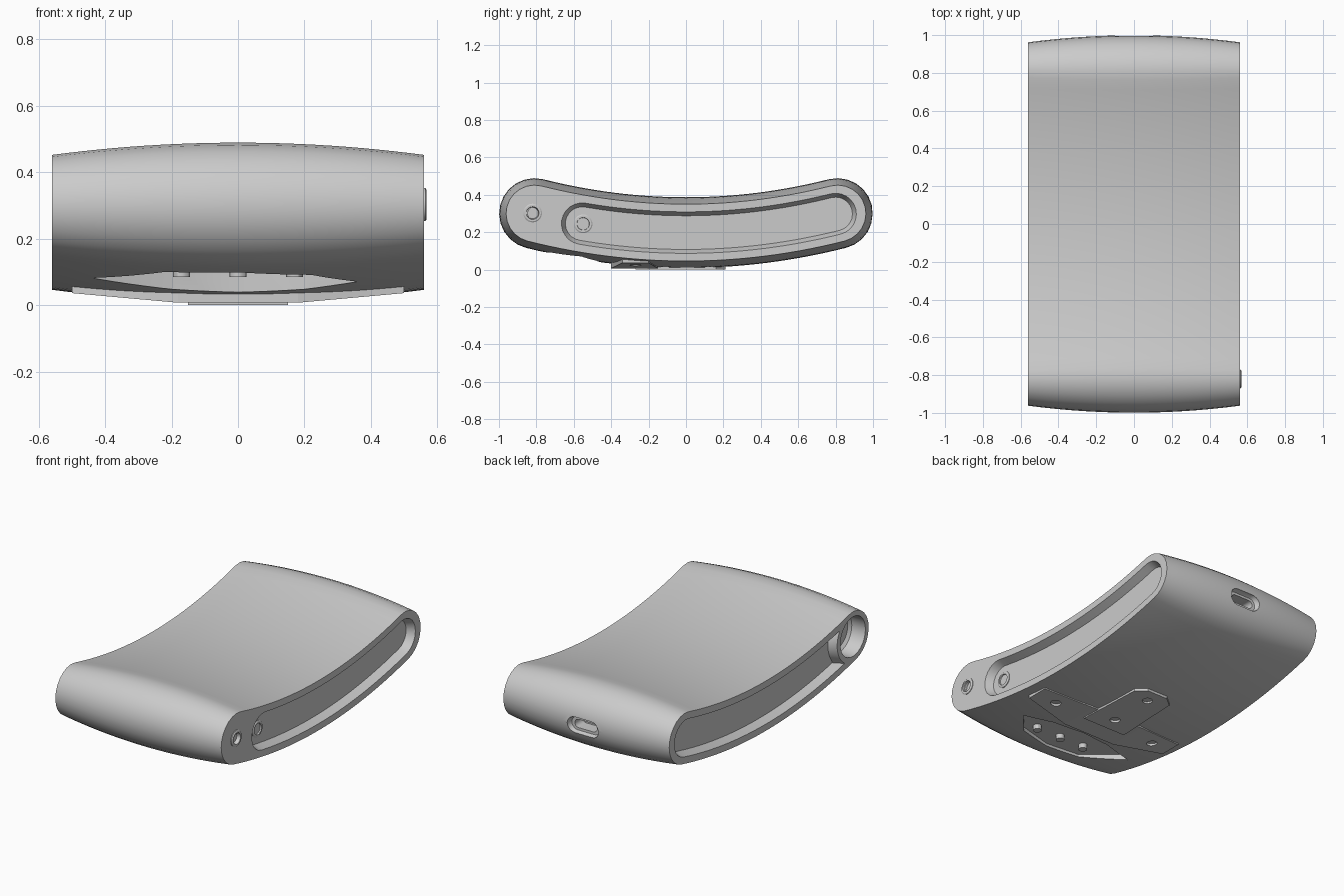
import bpy, bmesh, math
from mathutils import Vector

if "Cube" in bpy.data.objects:
    bpy.data.objects.remove(bpy.data.objects["Cube"])

HALF = 0.56          # half width of the body
END = 0.81           # where the rounded ends are centred


def spine(y):
    """Sagging centre line of the cross-section: point and unit normal."""
    n = Vector((-0.2 * y / END ** 2, 1)).normalized()
    return Vector((y, 0.198 + 0.102 * (y / END) ** 2)), n


def outline(r, y0=-END, y1=END, n=28, caps=12, hollow=None):
    """Closed banana outline; 'hollow' replaces the y0 cap with a concave arc."""
    c0 = spine(-END)[0]
    if hollow:
        y0 = -END + math.sqrt(hollow ** 2 - r ** 2)
    samples = [spine(y0 + (y1 - y0) * i / n) for i in range(n + 1)]
    pts = [p + nn * r for p, nn in samples]
    p, nn = samples[-1]
    a = math.atan2(nn.y, nn.x)
    pts += [p + r * Vector((math.cos(a - math.pi * i / caps), math.sin(a - math.pi * i / caps)))
            for i in range(1, caps)]
    pts += [p - nn * r for p, nn in reversed(samples)]
    if hollow:
        d0, d1 = pts[-1] - c0, pts[0] - c0
        a0, a1 = math.atan2(d0.y, d0.x), math.atan2(d1.y, d1.x)
        for i in range(1, caps):
            a = a0 + (a1 - a0) * i / caps
            pts.append(c0 + hollow * Vector((math.cos(a), math.sin(a))))
    else:
        p, nn = samples[0]
        a = math.atan2(-nn.y, -nn.x)
        pts += [p + r * Vector((math.cos(a - math.pi * i / caps), math.sin(a - math.pi * i / caps)))
                for i in range(1, caps)]
    return pts


def loft(name, rings):
    """Skin a list of equal-length 3D rings and cap both ends."""
    bm = bmesh.new()
    vs = [[bm.verts.new(p) for p in ring] for ring in rings]
    m = len(rings[0])
    for a, b in zip(vs, vs[1:]):
        for i in range(m):
            j = (i + 1) % m
            bm.faces.new((a[i], a[j], b[j], b[i]))
    bm.faces.new(vs[0])
    bm.faces.new(vs[-1])
    bmesh.ops.recalc_face_normals(bm, faces=bm.faces)
    me = bpy.data.meshes.new(name)
    bm.to_mesh(me)
    bm.free()
    ob = bpy.data.objects.new(name, me)
    bpy.context.collection.objects.link(ob)
    return ob


def at_x(x, pts):
    return [(x, p[0], p[1]) for p in pts]


def at_z(z, pts):
    return [(p[0], p[1], z) for p in pts]


def circle(c, r, n=28):
    return [(c[0] + r * math.cos(2 * math.pi * i / n), c[1] + r * math.sin(2 * math.pi * i / n))
            for i in range(n)]


def slot(half, r, y, cz=0.285, n=10):
    """Horizontal stadium in the x-z plane at depth y."""
    pts = []
    for s in (1, -1):
        for i in range(n + 1):
            a = math.pi * i / n - math.pi / 2
            pts.append((s * (half - r + r * math.cos(a)), y, cz + s * r * math.sin(a)))
    return pts


def cut(target, cutters):
    for c in cutters:
        c.hide_render = True
        mod = target.modifiers.new("cut", 'BOOLEAN')
        mod.operation, mod.solver, mod.object = 'DIFFERENCE', 'EXACT', c
    bpy.context.view_layer.update()
    dg = bpy.context.evaluated_depsgraph_get()
    me = bpy.data.meshes.new_from_object(target.evaluated_get(dg))
    target.modifiers.clear()
    target.data = me
    for c in cutters:
        bpy.data.objects.remove(c)


def smooth(ob):
    bpy.ops.object.select_all(action='DESELECT')
    ob.select_set(True)
    bpy.context.view_layer.objects.active = ob
    bpy.ops.object.shade_smooth_by_angle(angle=math.radians(30))


# Curved barrel body
N = 24
body = loft("body", [at_x(x, outline(0.152 + 0.037 * (1 - (x / HALF) ** 2)))
                     for x in [HALF * (2 * i / N - 1) for i in range(N + 1)]])
front_c = spine(-END)[0]

# Side recesses, round dial hole, charging port, underside pocket
levels = [(0.60, 0.113), (0.56, 0.111), (0.512, 0.09)]
right_recess = loft("right_recess", [at_x(x, outline(r, -0.555, 0.80)) for x, r in levels])
left_recess = loft("left_recess", [at_x(-x, outline(r, -END, 0.80, hollow=0.263 - r))
                                   for x, r in levels])
dial_hole = loft("dial_hole", [at_x(x, circle(front_c, r))
                               for x, r in [(-0.6, 0.122), (-0.47, 0.118), (-0.455, 0.10)]])
port_rim = loft("port_rim", [slot(0.105, 0.05, 1.05), slot(0.105, 0.05, 0.985), slot(0.095, 0.04, 0.965)])
port_hole = loft("port_hole", [slot(0.075, 0.025, 1.05), slot(0.075, 0.025, 0.89)])
pocket_shape = [(-0.44, -0.58), (-0.22, -0.76), (0, -0.78), (0.22, -0.72), (0.36, -0.56),
                (0.2, -0.48), (0, -0.45), (-0.2, -0.48)]
pocket = loft("pocket", [at_z(-0.05, pocket_shape), at_z(0.115, pocket_shape)])
screw_seat = loft("screw_seat", [at_x(x, circle(front_c, 0.035)) for x in (0.6, 0.53)])
cut(body, [right_recess, left_recess, dial_hole, port_rim, port_hole, pocket, screw_seat])
smooth(body)


# Two ringed screws on the right side
def screw(name, y, x):
    c = spine(y)[0]
    ob = loft(name, [at_x(px, circle(c, r)) for px, r in
                     [(x - 0.03, 0.05), (x + 0.004, 0.05), (x + 0.008, 0.044),
                      (x + 0.008, 0.034), (x - 0.015, 0.030)]])
    smooth(ob)


screw("front_screw", -END - 0.01, HALF)
screw("recess_screw", -0.55, 0.512)

# T-shaped mounting plate under the body: bent cross arm and flat tongue
arm = [(-0.5, -0.34, -0.2, 0.036), (-0.18, -0.4, -0.15, 0.007),
       (0.18, -0.4, -0.15, 0.007), (0.5, -0.34, -0.2, 0.036)]
mount_arm = loft("mount_arm", [[(x, a, b), (x, c, b), (x, c, 0.09), (x, a, 0.09)]
                               for x, a, c, b in arm])
tongue = [(-0.15, -0.27), (0.15, -0.27), (0.13, 0.16), (0.07, 0.21), (-0.07, 0.21), (-0.13, 0.16)]
mount_tongue = loft("mount_tongue", [at_z(0, tongue), at_z(0.08, tongue)])


def bolt_hole(c):
    return loft("bolt_hole", [at_z(-0.05, circle(c, 0.03)), at_z(0.045, circle(c, 0.03))])


cut(mount_arm, [bolt_hole((s * 0.36, -0.27)) for s in (-1, 1)] + [bolt_hole((0, -0.17))])
cut(mount_tongue, [bolt_hole((0, 0.12)), bolt_hole((0, -0.17))])

# Small pegs in the underside pocket
for i, x in enumerate((-0.17, 0.0, 0.17)):
    peg = loft(f"pocket_peg_{i + 1}", [at_z(0.13, circle((x, -0.66), 0.025, 12)),
                                       at_z(0.085, circle((x, -0.66), 0.025, 12))])
    smooth(peg)
